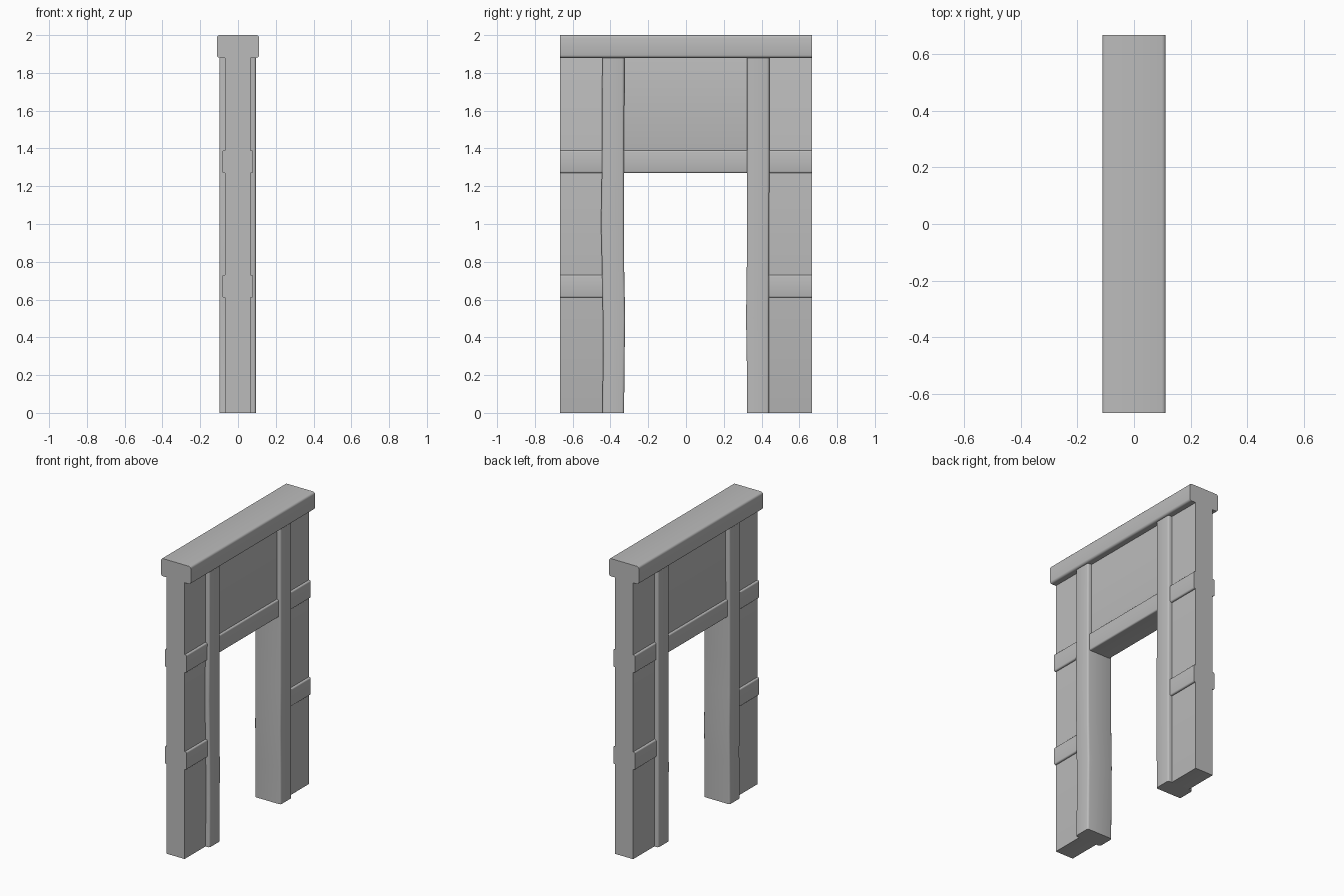
import bpy, bmesh, math
from mathutils import Vector

cube = bpy.data.objects.get("Cube")
if cube:
    bpy.data.objects.remove(cube, do_unlink=True)

# Single plain grey
grey = bpy.data.materials.new("plain_grey")
grey.use_nodes = True
grey.diffuse_color = (0.5, 0.5, 0.5, 1)
grey.node_tree.nodes["Principled BSDF"].inputs["Base Color"].default_value = grey.diffuse_color

MID = -0.002   # the wall sits a hair off the cap's centre line


def rounded_rect(u0, u1, v0, v1, r, steps=3):
    """Outline of a rectangle with rounded corners."""
    corners = [(u1 - r, v1 - r), (u0 + r, v1 - r), (u0 + r, v0 + r), (u1 - r, v0 + r)]
    pts = []
    for i, (u, v) in enumerate(corners):
        for s in range(steps + 1):
            a = math.pi / 2 * (i + s / steps)
            pts.append((u + r * math.cos(a), v + r * math.sin(a)))
    return pts


def loft(name, rings):
    """Skin a stack of matching rings and cap both ends."""
    bm = bmesh.new()
    loops = [[bm.verts.new(p) for p in ring] for ring in rings]
    for a, b in zip(loops, loops[1:]):
        for i in range(len(a)):
            j = (i + 1) % len(a)
            bm.faces.new((a[i], a[j], b[j], b[i]))
    bm.faces.new(loops[0])
    bm.faces.new(loops[-1])
    bmesh.ops.recalc_face_normals(bm, faces=bm.faces[:])
    mesh = bpy.data.meshes.new(name)
    bm.to_mesh(mesh)
    bm.free()
    mesh.materials.append(grey)
    obj = bpy.data.objects.new(name, mesh)
    bpy.context.collection.objects.link(obj)
    bpy.ops.object.select_all(action='DESELECT')
    obj.select_set(True)
    bpy.context.view_layer.objects.active = obj
    bpy.ops.object.shade_smooth_by_angle(angle=math.radians(35))
    return obj


def beam(name, half, y0, y1, z0, z1, r, mid=MID):
    """Beam running along y with rounded long edges."""
    outline = rounded_rect(mid - half, mid + half, z0, z1, r)
    return loft(name, [[(x, y, z) for x, z in outline] for y in (y0, y1)])


def post(name, half, stations):
    """Upright with a slightly wavering outline; stations are (z, y0, y1)."""
    return loft(name, [[(x, y, z) for x, y in
                        rounded_rect(MID - half, MID + half, y0, y1, 0.012)]
                       for z, y0, y1 in stations])


END = 0.667

# Cap along the top
beam("top_cap", 0.112, -END, END, 1.88, 2.0, 0.014, mid=0)

# Wall panels beside and above the opening
beam("right_end_panel", 0.068, -END, -0.43, 0, 1.9, 0.001)
beam("left_end_panel", 0.068, 0.43, END, 0, 1.9, 0.001)
beam("panel_above_opening", 0.068, -0.36, 0.36, 1.3, 1.9, 0.001)

# Hand-hewn door posts
post("front_post", 0.097, [(0, -0.443, -0.328), (0.3, -0.439, -0.325), (0.5, -0.44, -0.322),
                           (0.75, -0.444, -0.327), (1.0, -0.45, -0.328),
                           (1.3, -0.445, -0.328), (1.9, -0.443, -0.326)])
post("back_post", 0.097, [(0, 0.323, 0.44), (0.25, 0.322, 0.44), (0.5, 0.318, 0.439),
                          (0.8, 0.322, 0.44), (1.3, 0.323, 0.441), (1.9, 0.323, 0.441)])

# Horizontal rails
beam("lintel_rail", 0.082, -0.36, 0.36, 1.27, 1.39, 0.009)
for label, low in (("lower", 0.61), ("upper", 1.27)):
    beam(label + "_front_rail", 0.082, -END, -0.4, low, low + 0.12, 0.009)
    beam(label + "_back_rail", 0.082, 0.4, END, low, low + 0.12, 0.009)
